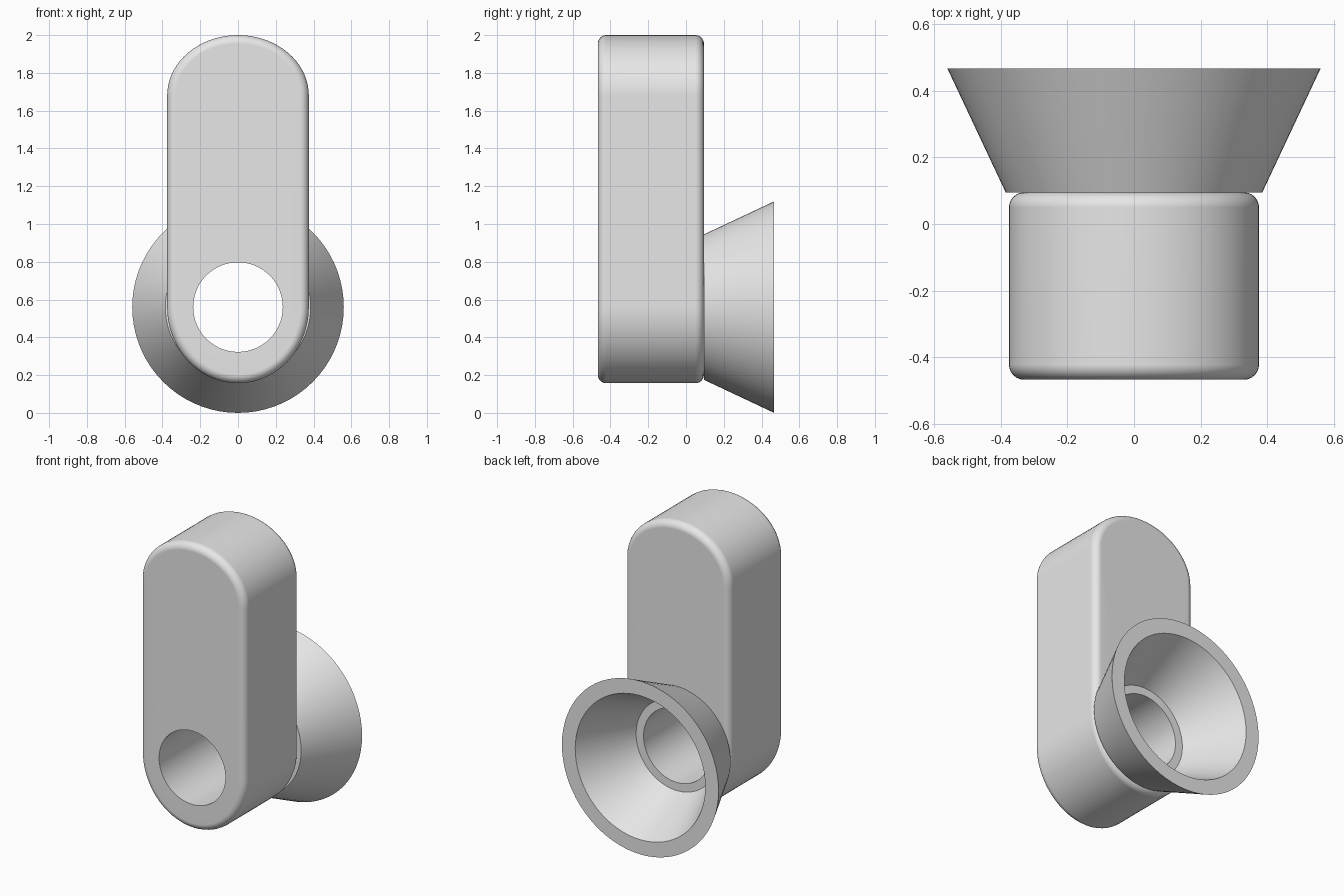
import bpy, bmesh
from math import sin, cos, pi

cube = bpy.data.objects.get("Cube")
if cube:
    bpy.data.objects.remove(cube)

HALF = 36            # segments per half circle
LOW, HIGH = 0.56, 1.68   # arc centres of the body
JOIN, BACK, FRONT = 0.095, 0.467, -0.467
ROUND = 0.045

grey = bpy.data.materials.new("light_grey")
grey.use_nodes = True
grey.diffuse_color = (0.8, 0.8, 0.8, 1)
grey.node_tree.nodes["Principled BSDF"].inputs["Base Color"].default_value = (0.8, 0.8, 0.8, 1)


def outline(y, rx, top, bottom, z_top, z_bottom):
    """Closed ring of two half ellipses, upper then lower."""
    ring = []
    for start, rz, cz in ((0, top, z_top), (pi, bottom, z_bottom)):
        for i in range(HALF + 1):
            a = start + pi * i / HALF
            ring.append((rx * cos(a), y, cz + rz * sin(a)))
    return ring


def circle(y, r):
    return outline(y, r, r, r, LOW, LOW)


def slab(y, inset):
    return outline(y, 0.375 - inset, 0.32 - inset, 0.403 - inset, HIGH, LOW)


def loft(name, rings):
    """Skin the rings in order and close the last back to the first."""
    bm = bmesh.new()
    loops = [[bm.verts.new(p) for p in ring] for ring in rings]
    for k, a in enumerate(loops):
        b = loops[(k + 1) % len(loops)]
        for i in range(len(a)):
            j = (i + 1) % len(a)
            bm.faces.new((a[i], a[j], b[j], b[i]))
    bmesh.ops.remove_doubles(bm, verts=bm.verts, dist=0.0001)
    bmesh.ops.recalc_face_normals(bm, faces=bm.faces)
    mesh = bpy.data.meshes.new(name)
    bm.to_mesh(mesh)
    bm.free()
    mesh.materials.append(grey)
    obj = bpy.data.objects.new(name, mesh)
    bpy.context.collection.objects.link(obj)
    bpy.ops.object.select_all(action="DESELECT")
    obj.select_set(True)
    bpy.context.view_layer.objects.active = obj
    bpy.ops.object.shade_smooth_by_angle(angle=pi / 6)
    normals = obj.modifiers.new("flat_faces", "WEIGHTED_NORMAL")
    normals.keep_sharp = True
    return obj


# Upright body with rounded rims and a bore through its lower end
STEPS = 6
rim = [(ROUND * (1 - sin(t)), ROUND * (1 - cos(t)))
       for t in (pi / 2 * i / STEPS for i in range(STEPS + 1))]
front_rim = [slab(FRONT + depth, inset) for inset, depth in rim]
back_rim = [slab(JOIN - depth, inset) for inset, depth in reversed(rim)]
# rim runs from full inset at the face to no inset at the side
loft("body", [circle(FRONT, 0.237)] + front_rim + back_rim + [circle(JOIN, 0.237)])

# Hollow flared horn behind the bore
loft("horn", [circle(JOIN, 0.385), circle(BACK, 0.56),
              circle(BACK, 0.465), circle(JOIN, 0.29)])
